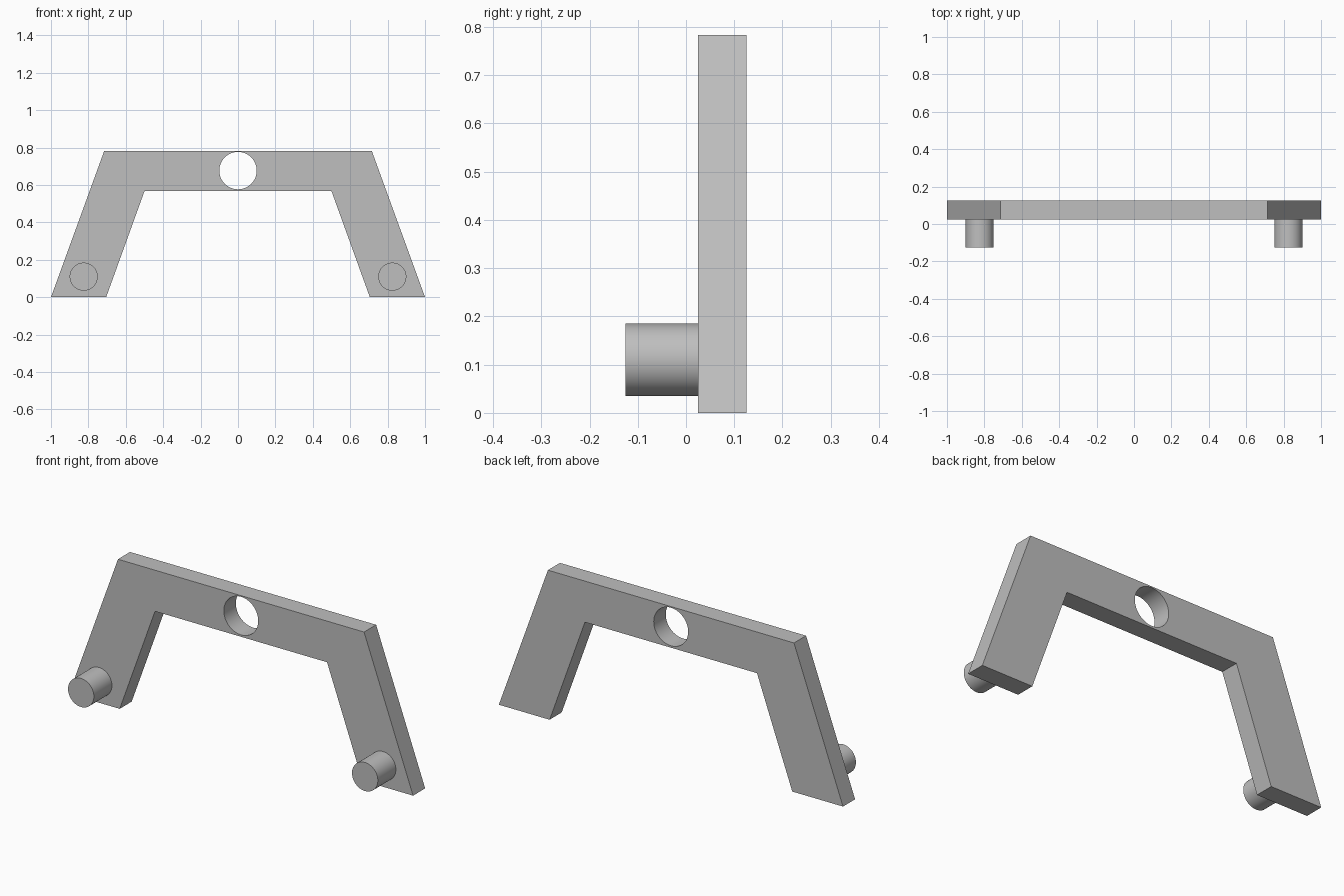
import bpy
import bmesh
import math
from mathutils import Matrix

if "Cube" in bpy.data.objects:
    bpy.data.objects.remove(bpy.data.objects["Cube"], do_unlink=True)

grey = bpy.data.materials.new("plain grey")
grey.use_nodes = True
COLOUR = (0.52, 0.52, 0.52, 1)
grey.diffuse_color = COLOUR
grey.node_tree.nodes["Principled BSDF"].inputs["Base Color"].default_value = COLOUR

FRONT, BACK = 0.025, 0.125


def add_object(name, bm):
    bmesh.ops.recalc_face_normals(bm, faces=bm.faces)
    mesh = bpy.data.meshes.new(name)
    bm.to_mesh(mesh)
    bm.free()
    mesh.materials.append(grey)
    obj = bpy.data.objects.new(name, mesh)
    bpy.context.collection.objects.link(obj)
    return obj


def smooth(obj):
    bpy.ops.object.select_all(action="DESELECT")
    obj.select_set(True)
    bpy.context.view_layer.objects.active = obj
    bpy.ops.object.shade_smooth_by_angle(angle=math.radians(30))


def cylinder(name, x, z, radius, y0, y1):
    bm = bmesh.new()
    place = Matrix.Translation((x, (y0 + y1) / 2, z)) @ Matrix.Rotation(math.pi / 2, 4, "X")
    bmesh.ops.create_cone(bm, cap_ends=True, segments=64, radius1=radius,
                          radius2=radius, depth=y1 - y0, matrix=place)
    return add_object(name, bm)


# Angled bracket: half outline mirrored across the centre, then extruded
half = [(1, 0), (0.715, 0.783), (0.5, 0.567), (0.705, 0)]
outer, inner = half[:2], half[2:]
outline = outer + [(-x, z) for x, z in reversed(outer)]
outline += [(-x, z) for x, z in reversed(inner)] + inner
bm = bmesh.new()
face = bm.faces.new([bm.verts.new((x, FRONT, z)) for x, z in outline])
result = bmesh.ops.extrude_face_region(bm, geom=[face])
moved = [v for v in result["geom"] if isinstance(v, bmesh.types.BMVert)]
bmesh.ops.translate(bm, verts=moved, vec=(0, BACK - FRONT, 0))
bracket = add_object("bracket", bm)

# Round hole through the middle of the crossbar
cutter = cylinder("hole_cutter", 0, 0.677, 0.1, FRONT - 0.1, BACK + 0.1)
cutter.hide_render = True
cut = bracket.modifiers.new("hole", "BOOLEAN")
cut.operation = "DIFFERENCE"
cut.solver = "EXACT"
cut.object = cutter
bpy.context.view_layer.objects.active = bracket
bpy.ops.object.modifier_apply(modifier=cut.name)
bpy.data.objects.remove(cutter, do_unlink=True)
smooth(bracket)

# Pegs at the feet
for side, sign in (("left", 1), ("right", -1)):
    smooth(cylinder(side + "_peg", sign * 0.825, 0.11, 0.075, -0.125, FRONT))
